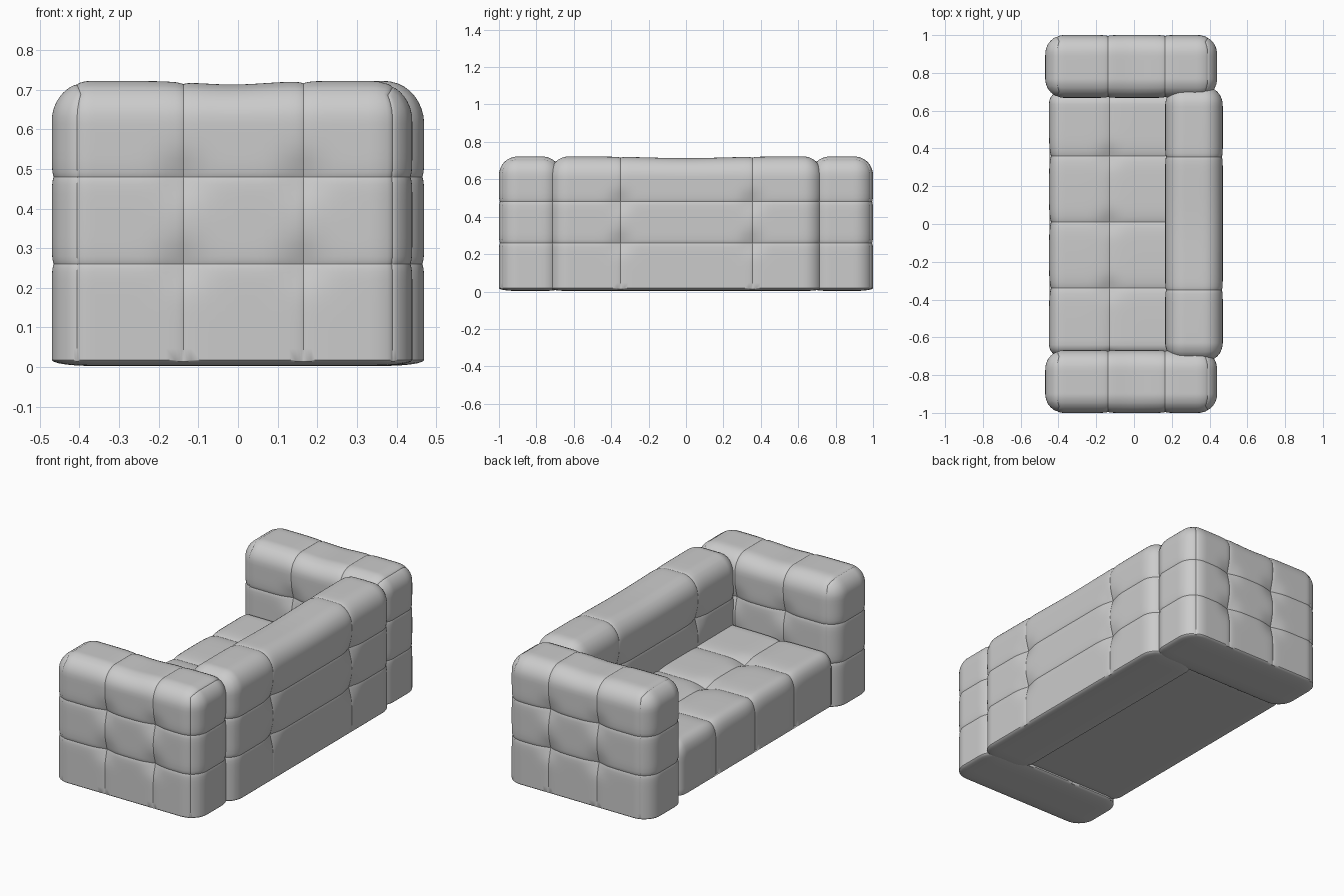
import bpy, bmesh, math
from mathutils import Vector

if "Cube" in bpy.data.objects:
    bpy.data.objects.remove(bpy.data.objects["Cube"])


def samples(lo, hi, seams, low_band, step=0.022):
    """Grid positions along one axis, denser at the seams and the low edge."""
    n = max(2, round((hi - lo) / step))
    special = [s + o for s in seams for o in (-0.02, -0.01, -0.004, 0, 0.004, 0.01, 0.02)]
    special += [lo + low_band * t for t in (0, 0.35, 0.7, 1)] + [hi]
    base = [lo + (hi - lo) * i / n for i in range(n + 1)]
    base = [b for b in base if all(abs(b - s) > 0.008 for s in special)]
    return sorted(set(round(v, 5) for v in base + special if lo <= v <= hi))


def cushion(name, lo, hi, radius, top_radius, seams, groove, width, dimple,
            dip=0.0, dip_axis=0, dip_width=0.12, corner_seams=()):
    """Rounded upholstered block with sewn seams and tufted crossings."""
    base_r = 0.015
    r_lo, r_hi = (radius, radius, base_r), (radius, radius, top_radius)
    extra = [list(corner_seams), [], []]
    axes = [samples(lo[a], hi[a], seams[a] + extra[a], base_r if a == 2 else radius)
            for a in range(3)]

    def shape(p):
        d, q, r = [0, 0, 0], [0, 0, 0], [0, 0, 0]
        for a in range(3):
            q[a] = min(max(p[a], lo[a] + r_lo[a]), hi[a] - r_hi[a])
            r[a] = r_lo[a] if p[a] < q[a] else r_hi[a]
            d[a] = (p[a] - q[a]) / r[a]
        d = Vector(d).normalized()
        pos = Vector([q[a] + r[a] * d[a] for a in range(3)])
        n = Vector([d[a] / r[a] for a in range(3)]).normalized()
        if n.z > -0.5:
            dist = [min([abs(p[a] - s) for s in seams[a]], default=9) for a in range(3)]
            sink = sum(groove * math.exp(-t / width) for t in dist)
            soft = [math.exp(-(t / 0.055) ** 2) for t in dist]
            sink += dimple * (soft[0] * soft[1] + soft[1] * soft[2] + soft[0] * soft[2])
            sink += sum(0.0025 * math.exp(-abs(p[0] - s) / 0.006) for s in corner_seams)
            pos -= n * sink
            mid = (lo[dip_axis] + hi[dip_axis]) / 2
            pos.z -= dip * max(0, n.z) * math.exp(-((p[dip_axis] - mid) / dip_width) ** 2)
        return pos

    bm = bmesh.new()
    cache = {}

    def vert(idx):
        if idx not in cache:
            cache[idx] = bm.verts.new(shape([axes[a][idx[a]] for a in range(3)]))
        return cache[idx]

    for a in range(3):
        u, v = (a + 1) % 3, (a + 2) % 3
        for side in (0, len(axes[a]) - 1):
            for i in range(len(axes[u]) - 1):
                for j in range(len(axes[v]) - 1):
                    quad = []
                    for di, dj in ((0, 0), (1, 0), (1, 1), (0, 1)):
                        idx = [0, 0, 0]
                        idx[a], idx[u], idx[v] = side, i + di, j + dj
                        quad.append(vert(tuple(idx)))
                    bm.faces.new(quad if side else quad[::-1])
    bmesh.ops.recalc_face_normals(bm, faces=bm.faces)
    mesh = bpy.data.meshes.new(name)
    bm.to_mesh(mesh)
    bm.free()
    obj = bpy.data.objects.new(name, mesh)
    bpy.context.collection.objects.link(obj)
    bpy.ops.object.select_all(action='DESELECT')
    obj.select_set(True)
    bpy.context.view_layer.objects.active = obj
    bpy.ops.object.shade_smooth_by_angle(angle=math.radians(32))
    return obj


rows = [0.26, 0.48]

# Armrests at both ends
for label, y in (("right_arm", 0.834), ("left_arm", -0.834)):
    cushion(label, (-0.47, y - 0.166, 0.003), (0.44, y + 0.166, 0.722), 0.1, 0.1,
            [[-0.138, 0.165], [], rows], 0.005, 0.012, 0.016,
            dip=0.009, dip_axis=0, corner_seams=(-0.41, 0.40))

# Backrest along the rear
cushion("backrest", (0.165, -0.73, 0.003), (0.47, 0.73, 0.722), 0.1, 0.11,
        [[], [-0.35, 0.355], rows], 0.005, 0.012, 0.016,
        dip=0.009, dip_axis=1, dip_width=0.28)

# Seat with two rows of four panels
cushion("seat", (-0.45, -0.70, 0.025), (0.27, 0.70, 0.335), 0.06, 0.09,
        [[-0.13], [-0.34, 0.01, 0.36], []], 0.011, 0.03, 0.012)
